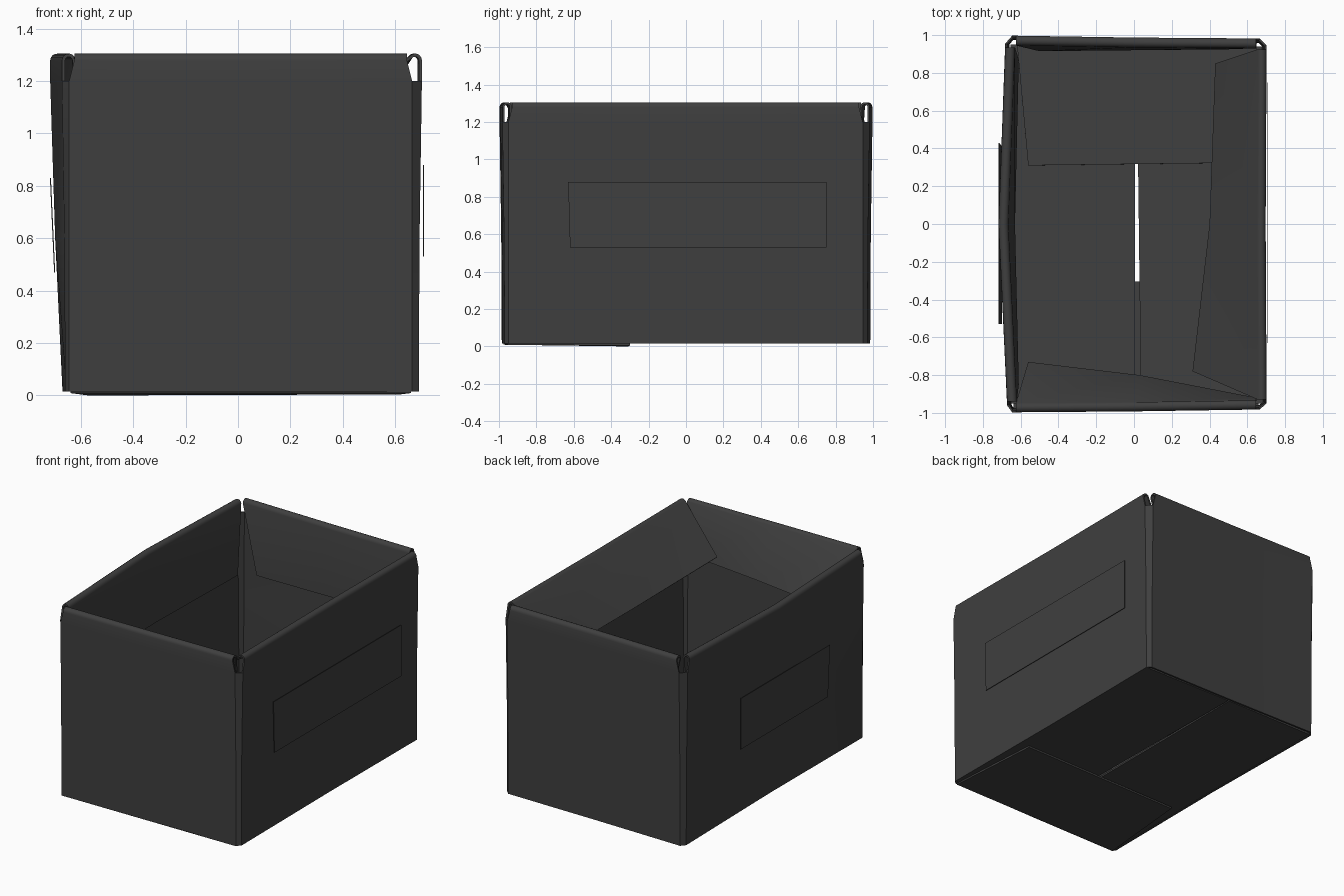
import bpy
import bmesh
from math import sin, cos, radians
from mathutils import Vector

cube = bpy.data.objects.get("Cube")
if cube:
    bpy.data.objects.remove(cube)

card = bpy.data.materials.new("dark_card")
card.use_nodes = True
card.diffuse_color = (0.05, 0.05, 0.05, 1)
card.node_tree.nodes["Principled BSDF"].inputs["Base Color"].default_value = card.diffuse_color

THICK = 0.012
WALL_TOP = 1.2


def finish(name, bm, thickness, offset):
    """Turn a bmesh sheet into a card object with real thickness."""
    mesh = bpy.data.meshes.new(name)
    bm.to_mesh(mesh)
    bm.free()
    obj = bpy.data.objects.new(name, mesh)
    bpy.context.collection.objects.link(obj)
    mesh.materials.append(card)
    solid = obj.modifiers.new("thickness", "SOLIDIFY")
    solid.thickness = thickness
    solid.offset = offset
    bpy.ops.object.select_all(action="DESELECT")
    obj.select_set(True)
    bpy.context.view_layer.objects.active = obj
    bpy.ops.object.modifier_apply(modifier=solid.name)
    bpy.ops.object.shade_smooth_by_angle(angle=radians(32))
    return obj


def sheet(name, points, thickness=THICK):
    """Single flat card from its corner points."""
    bm = bmesh.new()
    bm.faces.new([bm.verts.new(p) for p in points])
    return finish(name, bm, thickness, 0)


def bridge(bm, low, high):
    for i in range(len(low) - 1):
        bm.faces.new((low[i], low[i + 1], high[i + 1], high[i]))


# Each side: outward direction, bottom line (start, middle, end),
# fold sweep in degrees, free edge of the folded-in top flap
sides = [
    ((0, -1), [(-.645, -.985), (0, -.98), (.665, -.97)], 151,
     [(-.56, -.73, .96), (.03, -.8, .97), (.65, -.92, .94)]),
    ((1, 0), [(.69, -.95), (.685, 0), (.69, .945)], 139,
     [(.31, -.78, 1.06), (.4, 0, .98), (.43, .85, .96)]),
    ((0, 1), [(.665, .97), (0, .975), (-.645, .985)], 176,
     [(.5, .925, .83), (0, .92, .83), (-.5, .915, .83)]),
    ((-1, 0), [(-.67, .955), (-.655, 0), (-.66, -.96)], 176,
     [(-.61, .87, .82), (-.63, 0, .82), (-.61, -.85, .82)]),
]
# Wall rows: height, outward flare, extra bulge of the sagging side
wall_rows = [(.015, 0, 0), (.6, .003, .04), (WALL_TOP, .012, .05)]

# Box shell: four walls with the top flaps folded over to the inside
bm = bmesh.new()
walls = []
for direction, line, sweep, free_edge in sides:
    out = Vector((*direction, 0))
    base = [Vector((*p, 0)) for p in line]
    along = (base[2] - base[0]).normalized()
    rows = []
    for z, flare, bulge in wall_rows:
        row = []
        for i, p in enumerate(base):
            extra = bulge if i == 1 and direction[0] < 0 else 0
            row.append(p + out * (flare + extra) + Vector((0, 0, z)))
        rows.append(row)
    # rounded fold, slightly narrower than the wall
    radius, steps = 0.026, 7
    inset = [along * .02, Vector(), along * -.02]
    for k in range(steps + 1):
        a = radians(sweep) * k / steps
        shift = out * (radius * (cos(a) - 1))
        lift = Vector((0, 0, 1.279 - WALL_TOP + radius * sin(a)))
        rows.append([p + shift + lift + s for p, s in zip(rows[2], inset)])
    rows.append([Vector(p) for p in free_edge])
    grid = [[bm.verts.new(p) for p in row] for row in rows]
    for low, high in zip(grid, grid[1:]):
        bridge(bm, low, high)
    walls.append(grid)

# Bevelled vertical corners joining neighbouring walls
for n, grid in enumerate(walls):
    following = walls[(n + 1) % len(walls)]
    for r in range(len(wall_rows) - 1):
        bm.faces.new((grid[r][2], following[r][0],
                      following[r + 1][0], grid[r + 1][2]))
finish("box_shell", bm, THICK, -1)

# Interleaved bottom flaps: two long ones meeting at the centre seam,
# the back one lying inside, the front one tucked underneath
sheet("bottom_flap_minus_x",
      [(-.655, -.95, .025), (.006, -.95, .025), (.006, .95, .025), (-.655, .95, .025)])
sheet("bottom_flap_plus_x",
      [(.037, -.95, .025), (.685, -.95, .025), (.685, .94, .025), (.014, .95, .025)])
sheet("bottom_flap_back",
      [(-.56, .31, .05), (.62, .325, .05), (.65, .96, .038), (-.62, .96, .038)])
sheet("bottom_flap_front",
      [(-.64, -.975, .015), (.66, -.965, .015), (.62, -.3, .01), (-.57, -.31, .006)])

# Thin label plates on the two long sides
sheet("label_plus_x",
      [(.708, -.62, .53), (.708, .75, .53), (.708, .75, .88), (.708, -.63, .88)], .004)
sheet("label_minus_x",
      [(-.7, .41, .47), (-.7, -.53, .47), (-.716, -.53, .83), (-.716, .43, .83)], .004)
